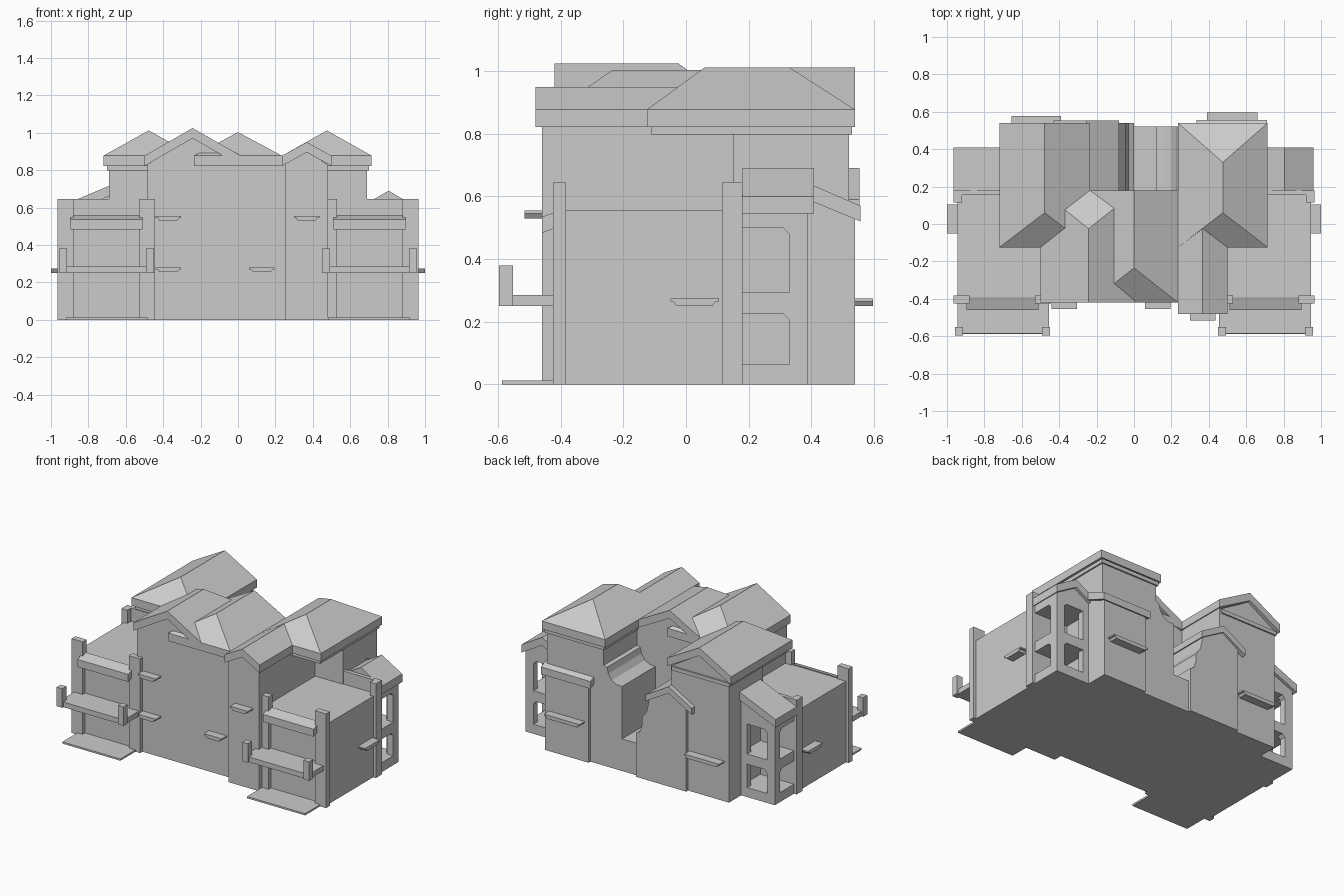
import bpy, bmesh

if "Cube" in bpy.data.objects:
    bpy.data.objects.remove(bpy.data.objects["Cube"])

grey = bpy.data.materials.new("plain_grey")
grey.use_nodes = True
grey.diffuse_color = (0.6, 0.6, 0.6, 1)
grey.node_tree.nodes["Principled BSDF"].inputs["Base Color"].default_value = (0.6, 0.6, 0.6, 1)


def finish(name, bm):
    bmesh.ops.recalc_face_normals(bm, faces=bm.faces)
    mesh = bpy.data.meshes.new(name)
    bm.to_mesh(mesh)
    bm.free()
    mesh.materials.append(grey)
    obj = bpy.data.objects.new(name, mesh)
    bpy.context.collection.objects.link(obj)
    return obj


def prism(name, points, lo, hi, axis="y"):
    """Extrude a (side, z) outline along x or y."""
    bm = bmesh.new()
    rings = []
    for d in (lo, hi):
        rings.append([bm.verts.new((a, d, z) if axis == "y" else (d, a, z)) for a, z in points])
    bm.faces.new(rings[0])
    bm.faces.new(rings[1])
    n = len(points)
    for i in range(n):
        j = (i + 1) % n
        bm.faces.new((rings[0][i], rings[0][j], rings[1][j], rings[1][i]))
    return finish(name, bm)


def box(name, x0, x1, y0, y1, z0, z1):
    return prism(name, [(x0, z0), (x1, z0), (x1, z1), (x0, z1)], y0, y1)


def gable(name, x0, x1, apex, y0, y1, base=0.8):
    """Triangular wall that fills the space under a gable."""
    mid = (x0 + x1) / 2
    return prism(name, [(x0, base), (x1, base), (x1, 0.83), (mid, apex), (x0, 0.83)], y0, y1)


def roof(name, x0, x1, y0, y1, ridge, hip_front=0, hip_back=0, eave=0.877, thick=0.055):
    """Pitched slab roof; an end with a hip length above zero is hipped."""
    mid = (x0 + x1) / 2
    bm = bmesh.new()
    ends = []
    for y, shift in ((y0, hip_front), (y1, -hip_back)):
        outline = [(x0, y, eave - thick), (x0, y, eave), (mid, y + shift, ridge),
                   (x1, y, eave), (x1, y, eave - thick), (mid, y + shift, ridge - thick)]
        ends.append([bm.verts.new(p) for p in outline])
    for i in range(6):
        j = (i + 1) % 6
        bm.faces.new((ends[0][i], ends[0][j], ends[1][j], ends[1][i]))
    for v, hip in zip(ends, (hip_front, hip_back)):
        if hip:
            bm.faces.new((v[1], v[2], v[3]))
            bm.faces.new((v[0], v[1], v[3], v[4]))
            bm.faces.new((v[0], v[4], v[5]))
        else:
            bm.faces.new((v[0], v[1], v[2], v[5]))
            bm.faces.new((v[2], v[3], v[4], v[5]))
    return finish(name, bm)


def sill(name, a0, a1, top, lo, hi, axis="y"):
    """Window ledge with a thin lip over a tapered base."""
    lip = top - 0.01
    prism(name, [(a0, top), (a1, top), (a1, lip), (a1 - 0.01, lip), (a1 - 0.02, top - 0.025),
                 (a0 + 0.02, top - 0.025), (a0 + 0.01, lip), (a0, lip)], lo, hi, axis)


# Main walls
box("centre_body", -0.485, 0.26, -0.40, 0.16, 0, 0.83)
gable("centre_front_gable", -0.485, 0.005, 0.975, -0.40, -0.05)
gable("centre_back_gable", -0.22, 0.22, 0.95, -0.1, 0.16)
box("front_right_body", 0.25, 0.48, -0.46, 0.16, 0, 0.83)
gable("front_right_gable", 0.25, 0.48, 0.90, -0.46, 0)
box("back_right_body", 0.26, 0.69, 0.15, 0.52, 0, 0.83)
box("back_left_body", -0.69, -0.25, 0.15, 0.52, 0, 0.83)
gable("back_left_gable", -0.69, -0.265, 0.955, 0.15, 0.52)
box("back_right_bay", 0.36, 0.69, 0.5, 0.54, 0, 0.56)

# Roofs
roof("centre_front_roof", -0.50, 0.015, -0.42, 0.18, 1.025, hip_back=0.205)
roof("centre_back_roof", -0.235, 0.235, -0.42, 0.18, 1.003, hip_front=0.185)
roof("front_right_roof", 0.235, 0.50, -0.48, 0.1, 0.95)
roof("back_right_roof", 0.235, 0.715, -0.125, 0.54, 1.012, hip_front=0.185, hip_back=0.21)
roof("back_left_roof", -0.72, -0.235, -0.125, 0.54, 1.012, hip_front=0.185)
box("right_eave_trim", 0.25, 0.70, -0.11, 0.53, 0.797, 0.823)
box("left_eave_trim", -0.70, -0.26, -0.11, 0.53, 0.797, 0.823)

# Back courtyard: low wall, stepped curved side walls and small gable
box("court_floor", -0.1, 0.27, 0.14, 0.52, 0, 0.22)
prism("court_right_wall", [(0.12, 0), (0.27, 0), (0.27, 0.69), (0.235, 0.68), (0.225, 0.64),
                           (0.2, 0.60), (0.16, 0.58), (0.12, 0.58)], 0.15, 0.52)
prism("small_gable_body", [(-0.38, 0), (0, 0), (0, 0.30), (-0.03, 0.32), (-0.045, 0.37),
                           (-0.045, 0.42), (-0.08, 0.47), (-0.1, 0.56), (-0.255, 0.65),
                           (-0.38, 0.57)], 0.15, 0.54)
roof("small_gable_roof", -0.43, -0.08, 0.17, 0.553, 0.69, eave=0.59, thick=0.045)
prism("back_awning", [(0.40, 0.638), (0.557, 0.57), (0.557, 0.52), (0.40, 0.585)],
      0.335, 0.71, "x")

# Side wings, balconies and open porches, mirrored left and right
for side, s in (("left", 1), ("right", -1)):
    def pair(name, x0, x1, *rest):
        a, b = sorted((s * x0, s * x1))
        return box(side + "_" + name, a, b, *rest)

    def slab(name, points, x0, x1):
        a, b = sorted((s * x0, s * x1))
        return prism(side + "_" + name, points, a, b, "x")

    pair("wing", 0.44, 0.945, -0.40, 0.18, 0, 0.555)
    pair("wing_parapet", 0.68, 0.945, 0.155, 0.18, 0.5, 0.645)
    pair("back_pillar", 0.92, 0.965, 0.115, 0.18, 0, 0.645)
    for name, x0 in (("outer", 0.88), ("inner", 0.445)):
        pair(name + "_front_pillar", x0, x0 + 0.085, -0.425, -0.383, 0, 0.645)
    slab("front_awning", [(-0.39, 0.56), (-0.46, 0.535), (-0.46, 0.483), (-0.39, 0.51)],
         0.51, 0.895)
    pair("balcony", 0.455, 0.945, -0.585, -0.39, 0.25, 0.285)
    for name, x0 in (("outer", 0.915), ("inner", 0.45)):
        pair(name + "_balcony_post", x0, x0 + 0.042, -0.597, -0.552, 0.25, 0.38)
    pair("front_step", 0.48, 0.92, -0.588, -0.39, 0, 0.012)
    a, b = sorted((s * 0.94, s * 1.0))
    sill(side + "_side_sill", -0.05, 0.105, 0.275, a, b, "x")

    # Porch decks and the two storeys of chamfered openings
    for z0, z1 in ((0, 0.065), (0.225, 0.295), (0.50, 0.56)):
        pair("porch_deck", 0.68, 0.945, 0.17, 0.388, z0, z1)
    for z0, z1 in ((0.06, 0.225), (0.29, 0.50)):
        c = 0.02
        slab("porch_side_frame", [(0.388, z0), (0.388, z1), (0.30, z1), (0.31, z1),
                                  (0.33, z1 - c), (0.33, z0)], 0.90, 0.945)
        frame = [(0.945, z0), (0.945, z1), (0.865, z1), (0.885, z1 - c), (0.885, z0)]
        prism(side + "_porch_back_frame", [(s * x, z) for x, z in frame], 0.345, 0.388)
        pair("porch_inner_post", 0.68, 0.735, 0.345, 0.388, z0, z1)

# Porch roofs: gabled on one side, single slope on the other
roof("left_porch_roof", 0.65, 0.96, 0.18, 0.408, 0.69, eave=0.60)
gable_fill = [(0.69, 0.54), (0.945, 0.54), (0.945, 0.56), (0.805, 0.64), (0.69, 0.58)]
prism("left_porch_gable", gable_fill, 0.345, 0.388)
prism("right_porch_roof", [(-0.965, 0.545), (-0.965, 0.60), (-0.68, 0.72), (-0.68, 0.665)],
      0.18, 0.408)
prism("right_porch_gable", [(-0.945, 0.54), (-0.945, 0.565), (-0.68, 0.675), (-0.68, 0.54)],
      0.345, 0.388)

# Window ledges on the front and back
sill("upper_front_sill_a", -0.44, -0.305, 0.555, -0.455, -0.39)
sill("lower_front_sill_a", -0.44, -0.305, 0.28, -0.455, -0.39)
sill("lower_front_sill_b", 0.06, 0.195, 0.28, -0.455, -0.39)
sill("upper_front_sill_b", 0.30, 0.435, 0.555, -0.515, -0.45)
sill("back_sill_a", 0.39, 0.66, 0.275, 0.53, 0.597)
sill("back_sill_b", -0.655, -0.39, 0.275, 0.51, 0.577)
